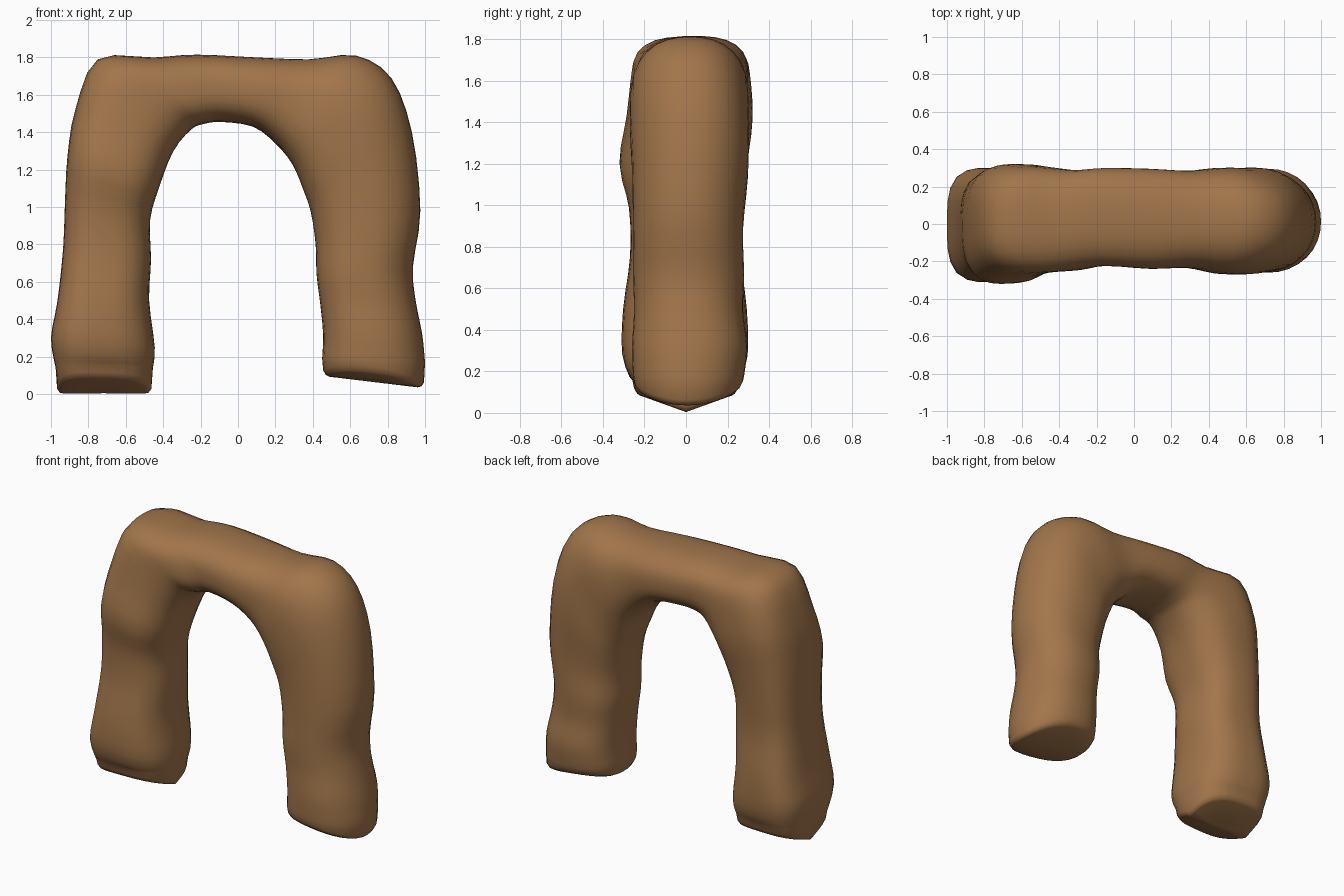
import bpy, bmesh, math
from mathutils import Vector

if "Cube" in bpy.data.objects:
    bpy.data.objects.remove(bpy.data.objects["Cube"])

# Stations along the arch: outer x, z, inner x, z, front y, back y
STATIONS = [
    (-.975, .14, -.455, .14, -.265, .265),
    (-1.0, .30, -.445, .25, -.315, .305),
    (-.965, .50, -.475, .50, -.31, .30),
    (-.935, .78, -.465, .72, -.275, .27),
    (-.925, 1.03, -.47, .93, -.28, .28),
    (-.912, 1.27, -.42, 1.11, -.325, .30),
    (-.87, 1.52, -.345, 1.30, -.29, .325),
    (-.75, 1.79, -.25, 1.415, -.265, .31),
    (-.45, 1.80, -.18, 1.445, -.25, .29),
    (-.22, 1.815, -.09, 1.455, -.225, .30),
    (.10, 1.80, .08, 1.43, -.24, .295),
    (.38, 1.79, .20, 1.34, -.235, .285),
    (.63, 1.81, .29, 1.23, -.265, .30),
    (.82, 1.69, .35, 1.09, -.27, .30),
    (.93, 1.40, .39, .97, -.26, .30),
    (.975, .98, .415, .80, -.255, .275),
    (.935, .68, .42, .64, -.255, .28),
    (.95, .50, .44, .48, -.25, .275),
    (.985, .32, .455, .32, -.26, .295),
    (1.0, .17, .45, .19, -.255, .28),
]
SIDES, STEPS = 32, 3


def spline(a, b, c, d, t):
    # Catmull-Rom through one set of values
    return [q + .5 * t * (r - p + t * (2*p - 5*q + 4*r - s + t * (3*(q - r) + s - p)))
            for p, q, r, s in zip(a, b, c, d)]


def section(st, f):
    # rounded cross-section; f runs 0..1 from boxy left foot to round right foot
    ox, oz, ix, iz, yf, yb = st
    outer, inner = Vector((ox, 0, oz)), Vector((ix, 0, iz))
    mid, half = (outer + inner) / 2, (outer - inner) / 2
    n_out = 3.5 - 1.4 * min(1, f / .75)
    n_in = 2.7
    taper = .07 * max(0, 1 - 2 * f)
    pts = []
    for k in range(SIDES):
        a = 2 * math.pi * k / SIDES
        c, s = math.cos(a), math.sin(a)
        n = n_out if c > 0 else n_in
        r = (abs(c)**n + abs(s)**n) ** (-1 / n)
        p = mid + half * (c * r)
        wide = 1 + taper * (c * r - .6)
        p.y = (yf + yb) / 2 + s * r * wide * (yb - yf) / 2
        pts.append(p)
    return pts


def end_rings(ring, height, steps):
    # shrinking rings (scale, lift) that close a foot on a height rule
    mid = sum(ring, Vector()) / SIDES
    out = []
    for s, lift in steps:
        row = []
        for p in ring:
            q = mid + (p - mid) * s
            q.z = height(q.x, q.y) + lift
            row.append(q)
        out.append(row)
    return out


# left foot comes to a wedge, right foot is a shallow dome
def left_foot(x, y):
    return .004 + .36 * abs(y)


def right_foot(x, y):
    return .095 - .12 * (x - .47) + .8 * y * y


rings = []
last = len(STATIONS) - 1
for i in range(last):
    quad = [STATIONS[min(max(j, 0), last)] for j in range(i - 1, i + 3)]
    for k in range(STEPS):
        t = k / STEPS
        rings.append(section(spline(*quad, t), (i + t) / last))
rings.append(section(STATIONS[-1], 1))
for p in rings[0]:
    p.z = max(p.z, left_foot(p.x, p.y) + .06)

first = end_rings(rings[0], left_foot, ((.97, .025), (.91, .003), (.85, 0), (.5, 0), (.05, 0)))
final = end_rings(rings[-1], right_foot, ((.98, .03), (.93, .008), (.86, 0), (.5, 0), (.05, 0)))
rings = first[::-1] + rings + final

# Rock arch
bm = bmesh.new()
rows = [[bm.verts.new(p) for p in ring] for ring in rings]
for a, b in zip(rows, rows[1:]):
    for k in range(SIDES):
        m = (k + 1) % SIDES
        bm.faces.new((a[k], a[m], b[m], b[k]))
bm.faces.new(rows[0][::-1])
bm.faces.new(rows[-1])
bmesh.ops.recalc_face_normals(bm, faces=bm.faces)
mesh = bpy.data.meshes.new("rock_arch")
bm.to_mesh(mesh)
bm.free()
arch = bpy.data.objects.new("rock_arch", mesh)
bpy.context.collection.objects.link(arch)

brown = bpy.data.materials.new("brown rock")
brown.diffuse_color = (.36, .18, .07, 1)
brown.use_nodes = True
brown.node_tree.nodes["Principled BSDF"].inputs["Base Color"].default_value = brown.diffuse_color
mesh.materials.append(brown)

bpy.context.view_layer.objects.active = arch
arch.select_set(True)
bpy.ops.object.shade_smooth_by_angle(angle=math.radians(60))
